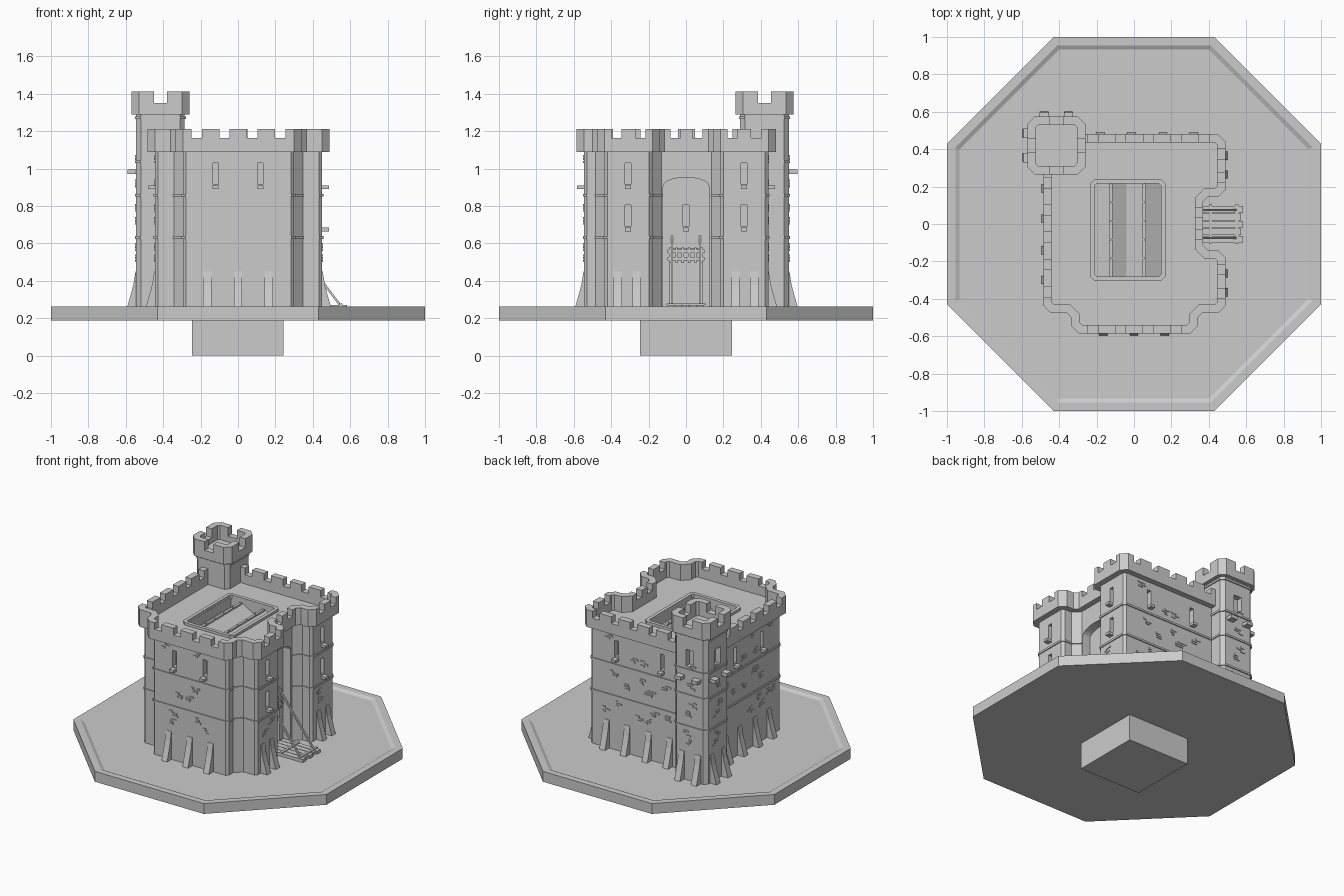
import bpy, bmesh, math, random
from mathutils import Vector, Matrix

if "Cube" in bpy.data.objects:
    bpy.data.objects.remove(bpy.data.objects["Cube"])
random.seed(4)
V = Vector


def finish(bm, name, hidden=False):
    bmesh.ops.recalc_face_normals(bm, faces=bm.faces)
    me = bpy.data.meshes.new(name)
    bm.to_mesh(me)
    bm.free()
    ob = bpy.data.objects.new(name, me)
    bpy.context.collection.objects.link(ob)
    if hidden:
        ob.hide_render = True
        ob.hide_viewport = False
        ob.display_type = 'WIRE'
    return ob


def box(bm, lo, hi, m=Matrix()):
    lo, hi = V(lo), V(hi)
    mat = m @ Matrix.Translation((lo + hi) / 2) @ Matrix.Diagonal((*(hi - lo), 1))
    bmesh.ops.create_cube(bm, size=1, matrix=mat)


def prism(bm, pts, vec):
    a = [bm.verts.new(p) for p in pts]
    b = [bm.verts.new(V(p) + V(vec)) for p in pts]
    n = len(a)
    bm.faces.new(a)
    bm.faces.new(b[::-1])
    for i in range(n):
        bm.faces.new((a[i], a[(i + 1) % n], b[(i + 1) % n], b[i]))


def normal_in(a, b):
    d = (b - a).normalized()
    return V((-d.y, d.x))


def offset(pts, t):
    out = []
    for i, p in enumerate(pts):
        n1, n2 = normal_in(pts[i - 1], p), normal_in(p, pts[(i + 1) % len(pts)])
        out.append(p + t * (n1 + n2) / (1 + n1.dot(n2)))
    return out


def chamfer(corners, convex=.04, concave=.025):
    pts, out = [V(c) for c in corners], []
    for i, p in enumerate(pts):
        a, b = (pts[i - 1] - p).normalized(), (pts[(i + 1) % len(pts)] - p).normalized()
        c = convex if a.cross(b) < 0 else concave
        out += [p + a * c, p + b * c]
    return out


def ring(name, pts, t, z0, z1, notch_z=None, pitch=.15, notch=.055, skip=()):
    """Hollow wall along an outline, with evenly spaced notches on long edges."""
    inner, O, I, H = offset(pts, t), [], [], []
    for i, p in enumerate(pts):
        q = pts[(i + 1) % len(pts)]
        L, d, n = (q - p).length, (q - p).normalized(), normal_in(p, q)
        O.append(p); I.append(inner[i]); H.append(z0 if i in skip else z1)
        for k in range(round(L / pitch) if notch_z and L > .15 else 0):
            c = (k + .5) * L / round(L / pitch)
            for s, h in ((c - notch / 2, notch_z), (c + notch / 2, z1)):
                O.append(p + d * s); I.append(O[-1] + n * t); H.append(h)
    bm = bmesh.new()
    N = len(O)
    f = lambda *v: bm.faces.new([bm.verts.new((p.x, p.y, z)) for p, z in v])
    for i in range(N):
        j, h, g = (i + 1) % N, H[i], H[i - 1]
        if h > z0:
            f((O[i], z0), (O[j], z0), (O[j], h), (O[i], h))
            f((I[j], z0), (I[i], z0), (I[i], h), (I[j], h))
            f((O[i], h), (O[j], h), (I[j], h), (I[i], h))
            f((I[i], z0), (I[j], z0), (O[j], z0), (O[i], z0))
        if h != g:
            f((O[i], g), (O[i], h), (I[i], h), (I[i], g))
    bmesh.ops.remove_doubles(bm, verts=bm.verts, dist=1e-5)
    return finish(bm, name)


def wall(name, pts, z0, z1):
    bm = bmesh.new()
    prism(bm, [(p.x, p.y, z0) for p in pts], (0, 0, z1 - z0))
    return finish(bm, name)


# octagonal base with a stepped rim, and the foot block below
bm = bmesh.new()
octa = [(1, -.43), (1, .43), (.43, 1), (-.43, 1), (-1, .43), (-1, -.43), (-.43, -1), (.43, -1)]
rows = [[bm.verts.new((x * s, y * s, z)) for x, y in octa]
        for s, z in ((1, .188), (1, .262), (.955, .262), (.932, .25))]
bm.faces.new(rows[0]); bm.faces.new(rows[-1])
for a, b in zip(rows, rows[1:]):
    for i in range(8):
        bm.faces.new((a[i - 1], a[i], b[i], b[i - 1]))
finish(bm, "base_plate")
bm = bmesh.new()
box(bm, (-.245, -.245, 0), (.242, .245, .2))
finish(bm, "foot_block")

# keep and corner tower with battlements
keep = chamfer([(-.335, -.585), (.34, -.585), (.34, -.475), (.49, -.475), (.49, -.14), (.37, -.14),
                (.37, .145), (.49, .145), (.49, .48), (-.485, .48), (-.485, -.475), (-.335, -.475)])
tower = chamfer([(-.57, .265), (-.26, .265), (-.26, .575), (-.57, .575)])
keep_wall = wall("keep_wall", offset(keep, .04), .24, 1.1)
tower_wall = wall("tower_wall", offset(tower, .025), .24, 1.31)
ring("keep_battlement", keep, .045, 1.09, 1.213, 1.165)
ring("tower_battlement", tower, .045, 1.29, 1.412, 1.35, .25, .07)
for i, z in enumerate((.625, .85)):
    ring(f"keep_string_course_{i}", offset(keep, .033), .02, z, z + .014, skip=(11,))
for i, z in enumerate((.625, .85, 1.03, 1.265)):
    ring(f"tower_string_course_{i}", offset(tower, .018), .02, z, z + .014)

# wall faces: local x runs along the wall, local -y points outwards
faces = [  # position, angle, slits (u, z), buttresses, brick ranges
    ((0, -.545), 0, [(-.12, .915), (.12, .915)], (-.165, 0, .165), [(-.25, .25)]),
    ((.45, 0), 90, [(s, z) for s in (-.31, .31) for z in (.69, .915)],
     (-.365, -.265, .265, .365), [(-.38, -.23), (.23, .38)]),
    ((0, .44), 180, [(-.24, .915), (.12, .915)], (-.32, -.155, .015, .18), [(-.37, .22)]),
    ((-.445, 0), -90, [(.22, .915), (-.08, .915)], (-.19, -.03, .14, .3), [(-.22, .37)]),
    ((-.545, .42), -90, [], (-.065, .065), [(-.06, .06)]),
    ((-.415, .55), 180, [], (-.065, .065), [(-.06, .06)]),
]
cut, ledges, butts, bricks = (bmesh.new() for _ in range(4))
for (px, py), ang, slits, buts, spans in faces:
    m = Matrix.Translation((px, py, 0)) @ Matrix.Rotation(math.radians(ang), 4, 'Z')
    for u, z in slits:
        box(cut, (u - .015, -.02, z), (u + .015, .04, z + .115), m)
        box(ledges, (u - .017, -.037, z - .025), (u + .017, .01, z - .006), m)
    if not slits:  # tower window with two corbels under it
        box(cut, (-.03, -.02, 1.06), (.03, .04, 1.18), m)
        for u in (-.065, .065):
            box(ledges, (u - .025, -.045, .97), (u + .025, .01, .995), m)
    for u in buts:
        prof = [(.01, .45), (-.003, .45), (-.014, .38), (-.03, .32), (-.052, .245), (.01, .245)]
        prism(butts, [m @ V((u - .022, y, z)) for y, z in prof], m.to_3x3() @ V((.044, 0, 0)))
    for lo, hi in spans:
        for z in (.5, .56, .7, .77, .9, 1.03):
            for _ in range(max(1, round((hi - lo) / .2))):
                u = random.uniform(lo, hi - .04)
                if any(abs(u - s) < .075 and t - .04 < z < t + .12 for s, t in slits):
                    continue
                for k in range(3):
                    v = u + random.uniform(-.02, .02)
                    w = random.uniform(.02, .045)
                    box(bricks, (v, -.005, z + k * .015), (v + w, .005, z + k * .015 + .012), m)

# gate niche with a low arch, its door and slit, and the roof well
arch = [(.123, .2), (.123, .905)] + [(.123 * math.cos(a), .905 + .048 * math.sin(a))
        for a in (math.pi * k / 10 for k in range(1, 10))] + [(-.123, .905), (-.123, .2)]
prism(cut, [(.27, y, z) for y, z in arch], (.1, 0, 0))
box(ledges, (.26, -.017, .665), (.3, .017, .684))
finish(ledges, "window_ledges")
finish(butts, "buttresses")
finish(bricks, "raised_bricks")
box(cut, (-.21, -.285, 1.02), (.147, .222, 1.2))
cutter = finish(cut, "opening_cutter", True)
bm = bmesh.new()
box(bm, (.22, -.085, .2), (.29, .085, .57))
box(bm, (.235, -.015, .69), (.29, .015, .805))
cutter2 = finish(bm, "gate_cutter", True)
for ob, tools in ((keep_wall, (cutter, cutter2)), (tower_wall, (cutter,))):
    for c in tools:
        mod = ob.modifiers.new("openings", 'BOOLEAN')
        mod.operation, mod.object, mod.solver = 'DIFFERENCE', c, 'EXACT'

# double pitched roof inside the well, ridge caps and kerb
bm = bmesh.new()
prof = [(-.21, 1.01), (-.21, 1.03), (-.125, 1.08), (-.04, 1.03), (-.03, 1.03), (.055, 1.08),
        (.147, 1.03), (.147, 1.01)]
prism(bm, [(x, -.285, z) for x, z in prof], (0, .507, 0))
for x in (-.125, .055):
    for k in range(5):
        box(bm, (x - .009, -.28 + k * .1, 1.07), (x + .009, -.187 + k * .1, 1.086))
finish(bm, "sunken_roof")
ring("roof_kerb", chamfer([(-.235, -.305), (.168, -.305), (.168, .24), (-.235, .24)], .025),
     .024, 1.09, 1.118)

# drawbridge planks, chains and raised portcullis
bm = bmesh.new()
for k in range(5):
    y = -.1 + k * .04
    box(bm, (.29, y, .248), (.583 - .01 * (k % 2), y + .036, .272))
for x in (.4, .54):
    box(bm, (x, -.105, .27), (x + .018, .105, .278))
finish(bm, "drawbridge")
bm = bmesh.new()
for y in (-.075, .075):
    a, b = V((.265, y, .64)), V((.545, y, .272))
    m = Matrix.Translation(a) @ (b - a).to_track_quat('X', 'Z').to_matrix().to_4x4()
    box(bm, (0, -.006, -.006), ((b - a).length, .006, .006), m)
finish(bm, "drawbridge_chains")
bm = bmesh.new()
for z in (.51, .55):
    box(bm, (.272, -.1, z), (.288, .1, z + .018))
for k in range(6):
    y = -.085 + k * .034
    box(bm, (.27, y - .006, .495), (.285, y + .006, .578))
finish(bm, "portcullis")
